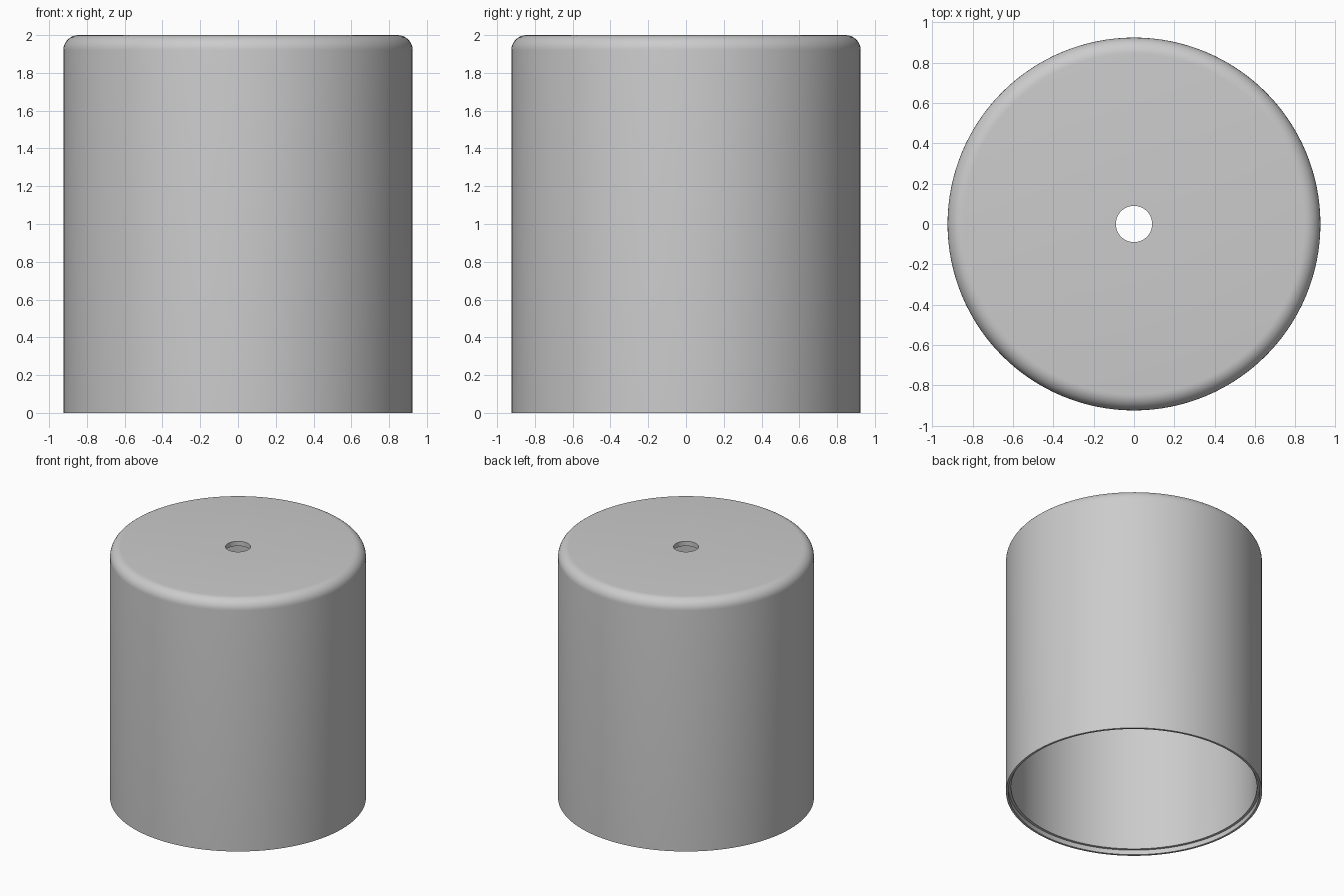
import bpy
import bmesh
import math
from mathutils import Matrix, Vector

default = bpy.data.objects.get("Cube")
if default:
    bpy.data.objects.remove(default, do_unlink=True)

SEGMENTS = 128
HEIGHT = 2.0
OUTER = 0.925      # outside radius
WALL = 0.037       # wall and top thickness
HOLE = 0.09        # centre hole radius
ROUND = 0.08       # rounded top edge
RIM = 0.908        # inside radius of the stepped rim
STEP = 0.037       # height of the rim step


def rounded_corner(radius, inset, steps=8):
    """Quarter arc from the wall up to the top, as (radius, height) pairs."""
    cx, cz = OUTER - ROUND, HEIGHT - ROUND
    angles = [math.pi / 2 * i / steps for i in range(steps + 1)]
    return [(cx + radius * math.cos(a), cz + radius * math.sin(a)) for a in angles]


# Closed cross-section of the hollow cap
outside = [(OUTER, 0)] + rounded_corner(ROUND, 0) + [(HOLE, HEIGHT)]
inside = [(RIM, 0), (RIM, STEP), (OUTER - WALL, STEP)]
inside += rounded_corner(ROUND - WALL, WALL) + [(HOLE, HEIGHT - WALL)]
section = outside + inside[::-1]

# Revolve the section around z
bm = bmesh.new()
rings = []
for i in range(SEGMENTS):
    turn = Matrix.Rotation(math.tau * i / SEGMENTS, 3, "Z")
    rings.append([bm.verts.new(turn @ Vector((r, 0, z))) for r, z in section])
for i, ring in enumerate(rings):
    after = rings[(i + 1) % SEGMENTS]
    for j in range(len(section)):
        k = (j + 1) % len(section)
        bm.faces.new((ring[j], after[j], after[k], ring[k]))
bmesh.ops.recalc_face_normals(bm, faces=bm.faces)
mesh = bpy.data.meshes.new("hollow_cap")
bm.to_mesh(mesh)
bm.free()

cap = bpy.data.objects.new("hollow_cap", mesh)
bpy.context.collection.objects.link(cap)

# Plain grey finish
grey = bpy.data.materials.new("plain grey")
grey.use_nodes = True
colour = (0.6, 0.6, 0.6, 1)
grey.diffuse_color = colour
grey.node_tree.nodes["Principled BSDF"].inputs["Base Color"].default_value = colour
mesh.materials.append(grey)

# Smooth curves, sharp edges
bpy.ops.object.select_all(action="DESELECT")
cap.select_set(True)
bpy.context.view_layer.objects.active = cap
bpy.ops.object.shade_smooth_by_angle(angle=math.radians(30))
